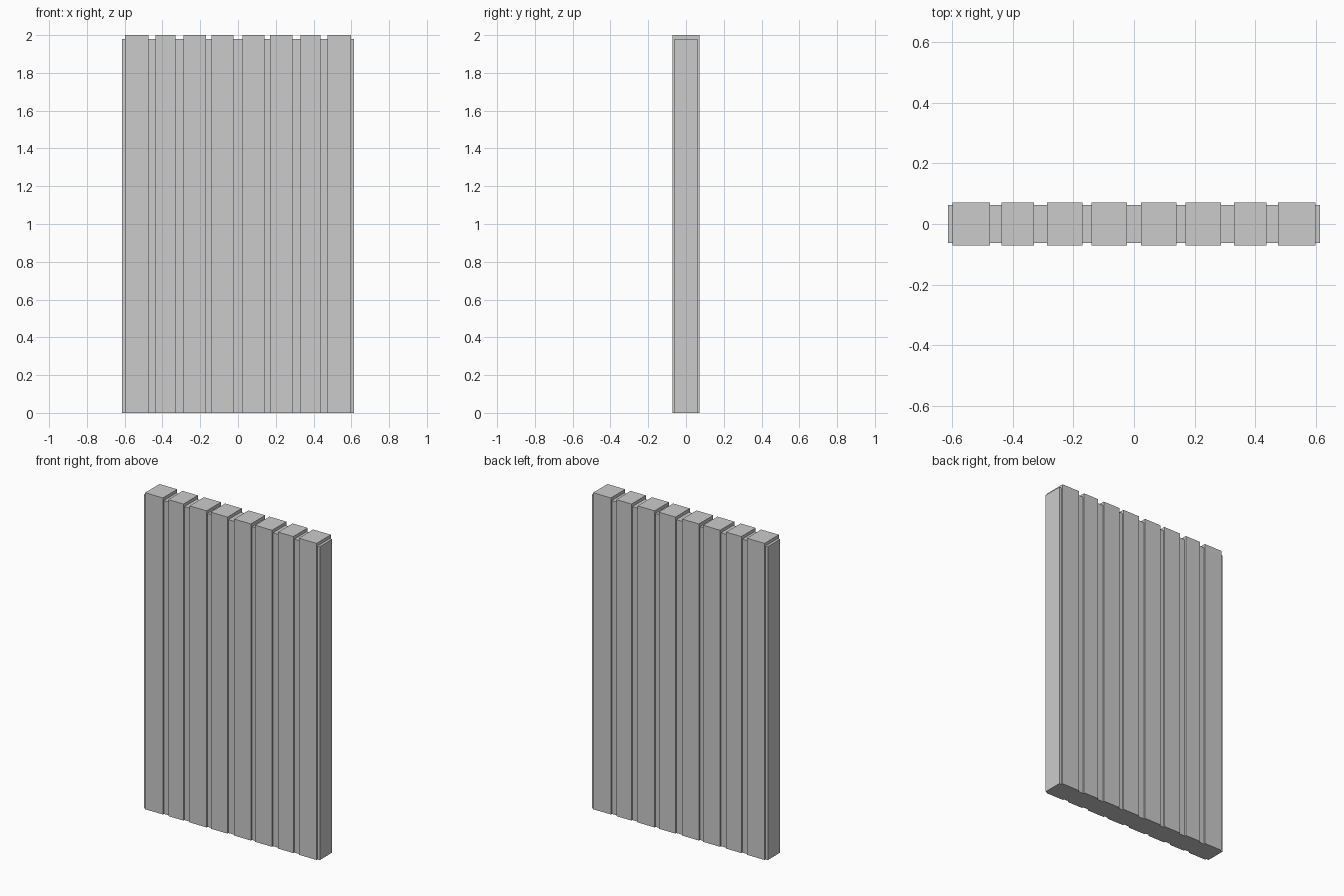
import bpy

if "Cube" in bpy.data.objects:
    bpy.data.objects.remove(bpy.data.objects["Cube"])

def box(name, x0, x1, half_y, z0, z1):
    bpy.ops.mesh.primitive_cube_add(size=1, location=((x0 + x1) / 2, 0, (z0 + z1) / 2))
    ob = bpy.context.object
    ob.name = name
    ob.scale = (x1 - x0, 2 * half_y, z1 - z0)
    bpy.ops.object.transform_apply(location=True, rotation=False, scale=True)
    return ob

# Recessed core panel, visible in the grooves and at both ends
box("core_panel", -0.615, 0.615, 0.062, 0.0, 1.98)

# Slightly thicker, taller planks, mirrored about the centre
planks = [(0.0235, 0.14), (0.17, 0.288), (0.331, 0.437), (0.475, 0.599)]
for i, (a, b) in enumerate(planks, 1):
    ob = box(f"plank_pair_{i}", a, b, 0.0715, 0.0, 2.0)
    mirror = ob.modifiers.new("mirror", "MIRROR")
    mirror.use_axis = (True, False, False)
    mirror.use_clip = False
